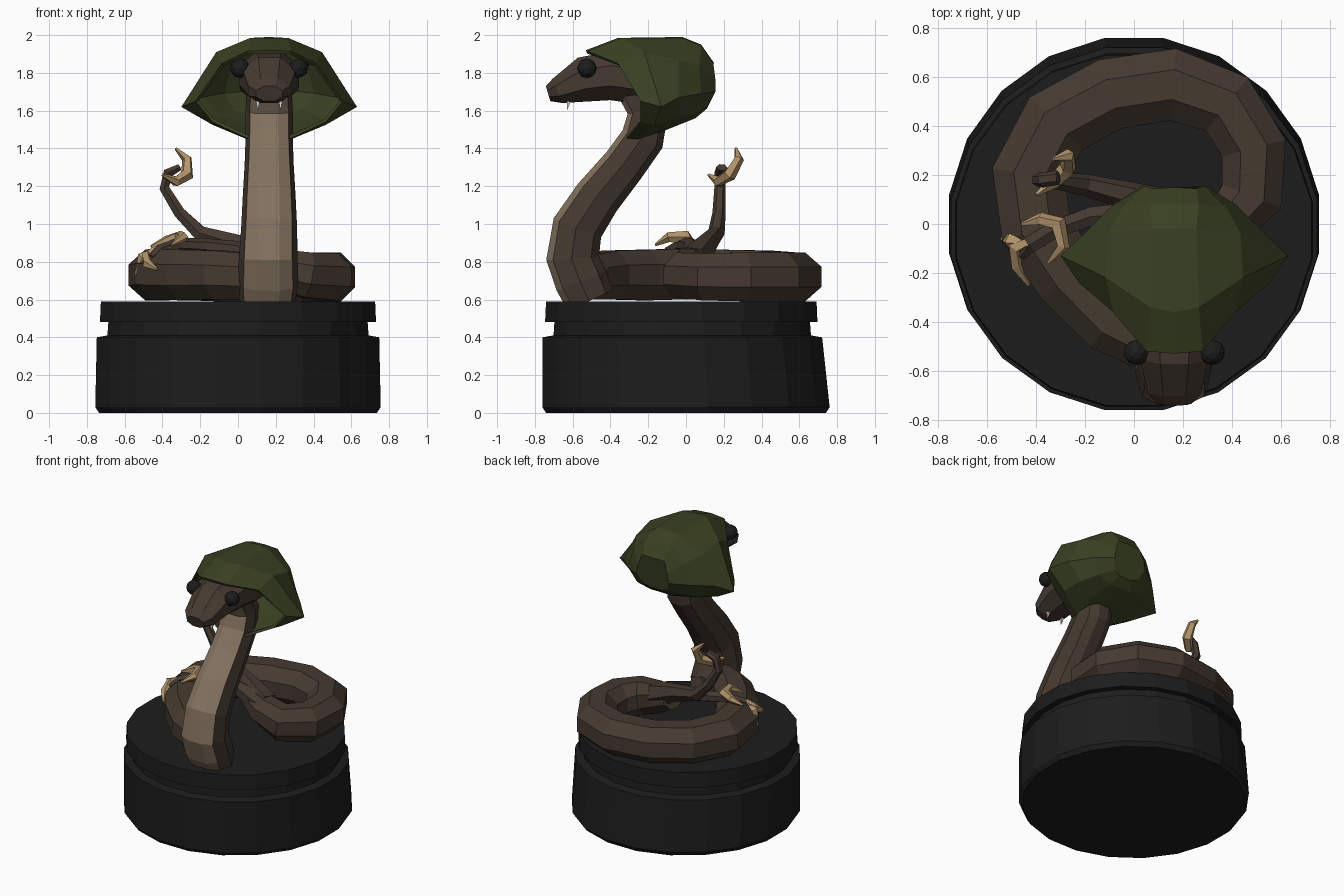
import bpy, bmesh
from math import sin, cos, pi
from mathutils import Vector

CX = 0.165  # centre line of head, neck and hood


def mat(name, r, g, b):
    m = bpy.data.materials.new(name)
    m.diffuse_color = (r, g, b, 1)
    return m


BLACK = mat("black", 0.012, 0.012, 0.012)
BROWN = mat("brown", 0.06, 0.042, 0.03)
BELLY = mat("belly", 0.23, 0.17, 0.115)
GREEN = mat("green", 0.042, 0.052, 0.016)
TAN = mat("tan", 0.45, 0.30, 0.15)
PURPLE = mat("purple", 0.05, 0.008, 0.10)
WHITE = mat("white", 0.7, 0.7, 0.65)


def loft(name, rings, mats, caps=(True, True), second=()):
    """Skin closed rings of points; strips listed in second get material 1."""
    bm = bmesh.new()
    rows = [[bm.verts.new(p) for p in r] for r in rings]
    n = len(rows[0])
    for a, b in zip(rows, rows[1:]):
        for i in range(n):
            j = (i + 1) % n
            f = bm.faces.new((a[i], a[j], b[j], b[i]))
            f.material_index = 1 if i in second else 0
    if caps[0]:
        bm.faces.new(rows[0][::-1])
    if caps[1]:
        bm.faces.new(rows[-1])
    bmesh.ops.recalc_face_normals(bm, faces=bm.faces)
    me = bpy.data.meshes.new(name)
    bm.to_mesh(me)
    bm.free()
    for m in mats:
        me.materials.append(m)
    ob = bpy.data.objects.new(name, me)
    bpy.context.collection.objects.link(ob)
    return ob


def ngon(n):
    return [(cos(2 * pi * (i + .5) / n), sin(2 * pi * (i + .5) / n)) for i in range(n)]


def sweep(name, path, mats, section=ngon(8), ref=(0, 0, 1), second=()):
    """Sweep a section along (x, y, z, half width, half height) stations."""
    pos = [Vector(p[:3]) for p in path]
    rings = []
    for i, p in enumerate(path):
        t = pos[min(i + 1, len(pos) - 1)] - pos[max(i - 1, 0)]
        right = t.cross(Vector(ref)).normalized()
        up = right.cross(t).normalized()
        rings.append([pos[i] + right * u * p[3] + up * v * p[4] for u, v in section])
    return loft(name, rings, mats, second=second)


def ball(name, loc, r, m, sub=1):
    bpy.ops.mesh.primitive_ico_sphere_add(subdivisions=sub, radius=r, location=loc)
    bpy.context.object.name = name
    bpy.context.object.data.materials.append(m)


# Round stepped base: (centre y, radius x, radius y, z)
steps = [(0, .745, .75, 0), (0, .765, .77, .03), (-.02, .757, .75, .40), (-.02, .70, .69, .41),
         (-.02, .695, .685, .48), (-.025, .74, .73, .48), (-.025, .735, .725, .59)]
loft("base", [[(rx * u, cy + ry * v, z) for u, v in ngon(20)] for cy, rx, ry, z in steps], [BLACK])

# Coiled body lying on the base
sweep("coiled_body", [
    (.26, -.53, .69, .09, .09), (.10, -.51, .72, .12, .13), (-.10, -.40, .73, .14, .14),
    (-.27, -.22, .73, .15, .145), (-.40, -.02, .735, .16, .145), (-.43, .20, .73, .165, .145),
    (-.32, .41, .73, .165, .14), (-.10, .53, .72, .16, .14), (.16, .57, .72, .16, .14),
    (.38, .49, .72, .15, .14), (.49, .31, .72, .145, .14), (.48, .11, .72, .14, .135),
    (.36, -.01, .73, .125, .13), (.20, .02, .77, .11, .11), (.06, .07, .82, .08, .08)],
    [BROWN])

# Raised neck with a pale belly strip
half = [(1, .38), (.75, .82), (.05, 1), (-.7, .75), (-1, .3)]
neck_section = half + [(u, -v) for u, v in reversed(half)]
sweep("neck", [
    (CX, -.27, 1.72, .10, .12), (CX, -.20, 1.60, .11, .125), (CX, -.23, 1.45, .115, .125),
    (CX, -.33, 1.31, .115, .13), (CX, -.47, 1.14, .125, .14), (CX, -.575, .98, .135, .148),
    (.16, -.60, .82, .14, .155), (.16, -.555, .70, .14, .16), (.155, -.51, .60, .13, .15)],
    [BROWN, BELLY], neck_section, (1, 0, 0), second=(0, 8, 9))

# Head
sweep("head", [(CX, -.73, 1.69, .075, .045), (CX, -.68, 1.705, .12, .075), (CX, -.54, 1.765, .15, .13),
               (CX, -.40, 1.785, .17, .14), (CX, -.22, 1.76, .165, .14), (CX, -.08, 1.70, .11, .1)], [BROWN])
for s in (-1, 1):
    ball("eye", (CX + s * .155, -.525, 1.825), .052, BLACK, 2)
    sweep("fang", [(CX + s * .06, -.62, 1.65, .014, .014), (CX + s * .06, -.63, 1.605, .002, .002)],
          [WHITE], ngon(4), (0, 1, 0))

# Hood shell: right half of each ring, mirrored about the centre line
hood = [
    [(0, -.53, 1.92), (.115, -.52, 1.915), (.25, -.36, 1.85), (.39, -.24, 1.65), (.30, -.24, 1.54),
     (.12, -.31, 1.455), (0, -.335, 1.425)],
    [(0, -.36, 1.985), (.10, -.34, 1.985), (.28, -.22, 1.91), (.465, -.13, 1.62), (.30, -.17, 1.525),
     (.12, -.25, 1.45), (0, -.31, 1.42)],
    [(0, -.02, 1.99), (.09, -.02, 1.985), (.27, -.04, 1.87), (.37, -.04, 1.67), (.26, -.04, 1.56),
     (.12, -.08, 1.51), (0, -.10, 1.50)],
    [(0, .08, 1.95), (.10, .08, 1.945), (.21, .07, 1.84), (.25, .08, 1.69), (.19, .06, 1.59),
     (.09, .05, 1.56), (0, .05, 1.56)],
    [(0, .15, 1.85), (.09, .145, 1.85), (.12, .155, 1.77), (.13, .155, 1.70), (.10, .12, 1.63),
     (.05, .11, 1.61), (0, .11, 1.61)]]
rings = [[(CX + x, y, z) for x, y, z in r] + [(CX - x, y, z) for x, y, z in r[-2:0:-1]] for r in hood]
shell = loft("hood", rings, [GREEN], caps=(False, True))
solid = shell.modifiers.new("thickness", "SOLIDIFY")
solid.thickness = .018
ball("clasp_bead", (CX, -.34, 1.42), .034, PURPLE, 2)

# Forked tail: one arm raised, one draped over the coil
sweep("raised_tail", [(.20, .04, .80, .09, .09), (.0, .11, .89, .06, .06), (-.20, .16, .95, .045, .045),
                      (-.31, .175, 1.06, .035, .035), (-.39, .18, 1.19, .03, .03),
                      (-.37, .18, 1.27, .03, .03), (-.31, .19, 1.30, .02, .03)], [BROWN], ngon(6), (0, 1, 0))
sweep("draped_tail", [(.18, .02, .80, .08, .08), (.0, .04, .86, .06, .05), (-.18, .03, .885, .045, .04),
                      (-.32, -.02, .89, .04, .035), (-.42, -.08, .86, .04, .03),
                      (-.46, -.13, .82, .02, .02)], [BROWN], ngon(6))

# Curved claws at the tail tips
claws = {
    "upper_claw": [(-.33, .265, 1.40), (-.27, .28, 1.345), (-.27, .23, 1.26), (-.33, .17, 1.225), (-.40, .12, 1.26)],
    "inner_claw": [(-.46, .0, .88), (-.38, .02, .91), (-.31, -.0, .93), (-.29, -.09, .93), (-.35, -.16, .89)],
    "outer_claw": [(-.36, -.08, .88), (-.43, -.08, .86), (-.48, -.09, .83), (-.48, -.17, .79), (-.43, -.25, .76)],
    "outer_spur": [(-.43, -.08, .86), (-.50, -.07, .82), (-.54, -.06, .73)]}
for name, pts in claws.items():
    k = len(pts) - 1
    sweep(name, [(*p, *[.008 + .028 * sin(pi * i / k)] * 2) for i, p in enumerate(pts)], [TAN], ngon(5),
          (.3, -.8, .5) if name == "upper_claw" else (0, 0, 1))
